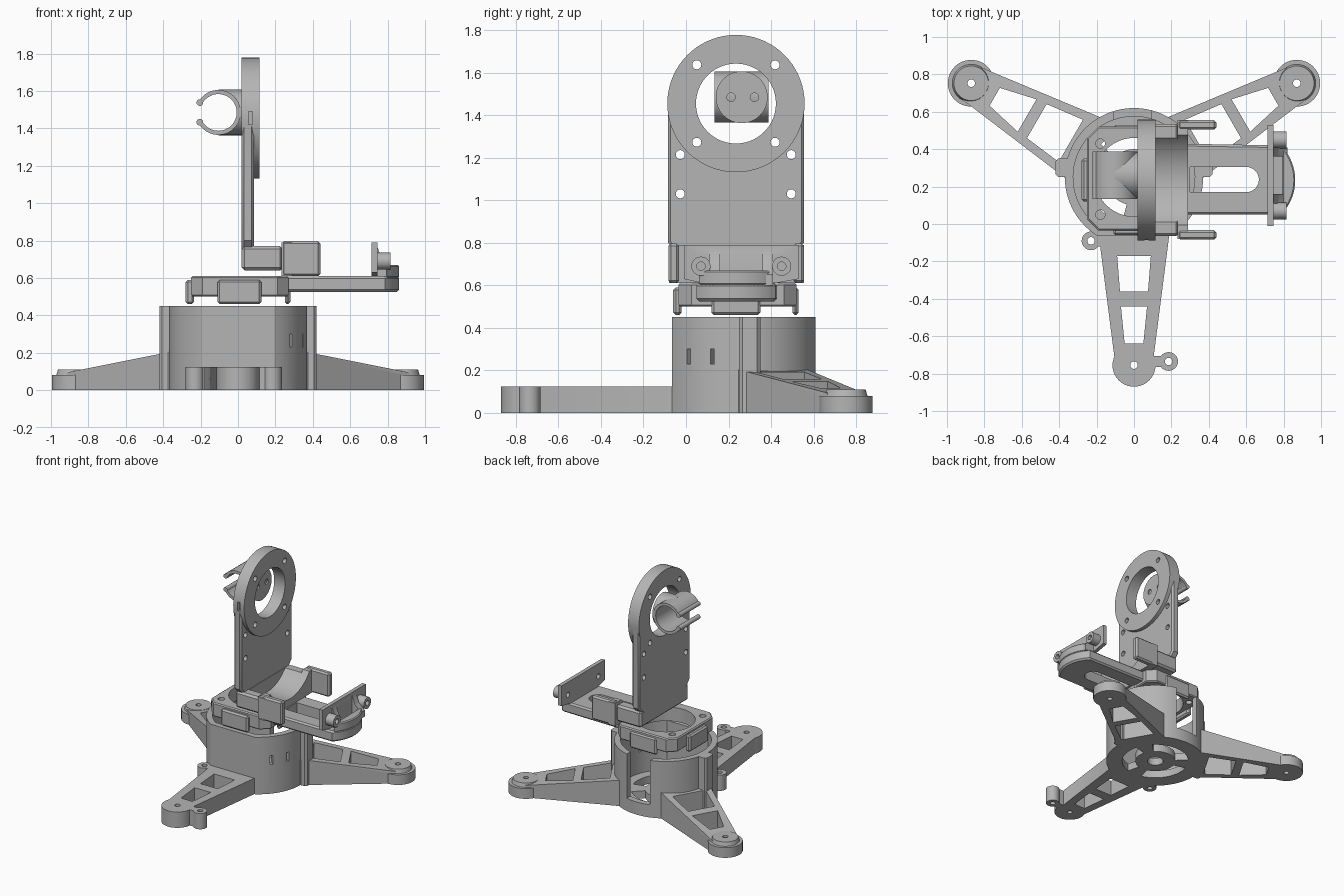
import bpy, bmesh, math
from math import cos, sin, radians, pi

if "Cube" in bpy.data.objects:
    bpy.data.objects.remove(bpy.data.objects["Cube"])

grey = bpy.data.materials.new("plain grey")
grey.diffuse_color = (0.46, 0.46, 0.46, 1)
grey.use_nodes = True
grey.node_tree.nodes["Principled BSDF"].inputs["Base Color"].default_value = grey.diffuse_color
CY = 0.25          # hub centre in y


def arc(cx, cy, r, a0=0, a1=360, n=48):
    full = abs(a1 - a0) >= 360
    k = n if full else n - 1
    return [(cx + r * cos(radians(a0 + (a1 - a0) * i / k)),
             cy + r * sin(radians(a0 + (a1 - a0) * i / k))) for i in range(n)]


def rect(a0, a1, b0, b1, c=0):
    if not c:
        return [(a0, b0), (a1, b0), (a1, b1), (a0, b1)]
    return [(a0 + c, b0), (a1 - c, b0), (a1, b0 + c), (a1, b1 - c),
            (a1 - c, b1), (a0 + c, b1), (a0, b1 - c), (a0, b0 + c)]


def prism(name, pts, d0, d1, axis='z', bevel=0, top=None):
    """Extrude a flat outline along an axis; top(u, v) may give a sloping upper side."""
    put = {'z': lambda u, v, d: (u, v, d), 'x': lambda u, v, d: (d, u, v),
           'y': lambda u, v, d: (u, d, v)}[axis]
    bm = bmesh.new()
    lo = [bm.verts.new(put(u, v, d0)) for u, v in pts]
    hi = [bm.verts.new(put(u, v, top(u, v) if top else d1)) for u, v in pts]
    bm.faces.new(lo)
    bm.faces.new(hi)
    for i in range(len(pts)):
        j = (i + 1) % len(pts)
        bm.faces.new((lo[i], lo[j], hi[j], hi[i]))
    bmesh.ops.recalc_face_normals(bm, faces=bm.faces)
    me = bpy.data.meshes.new(name)
    bm.to_mesh(me)
    bm.free()
    ob = bpy.data.objects.new(name, me)
    bpy.context.collection.objects.link(ob)
    me.materials.append(grey)
    if bevel:
        m = ob.modifiers.new("bevel", 'BEVEL')
        m.width, m.segments, m.limit_method, m.angle_limit = bevel, 1, 'ANGLE', radians(60)
        apply(ob, m)
    return ob


def apply(ob, m):
    with bpy.context.temp_override(object=ob, active_object=ob, selected_objects=[ob]):
        bpy.ops.object.modifier_apply(modifier=m.name)


def boolean(ob, others, op='DIFFERENCE'):
    for c in others:
        m = ob.modifiers.new("bool", 'BOOLEAN')
        m.operation, m.object, m.solver = op, c, 'EXACT'
        apply(ob, m)
        bpy.data.objects.remove(c)
    return ob


def holes(ob, spots, r, d0, d1, axis='z'):
    return boolean(ob, [prism("cutter", arc(u, v, r, n=20), d0, d1, axis) for u, v in spots])


# Hub: hollow drum with flat front, open back and spoked floor
hub = prism("hub", arc(0, CY, 0.37, -58.4, 238.4, 72), 0, 0.45)
sideposts = [prism("post", rect(*sorted((s * 0.30, s * 0.42)), 0.25, 0.35, 0.015), 0.0, 0.45)
             for s in (-1, 1)]
boolean(hub, sideposts, 'UNION')
cuts = [prism("cutter", arc(0, CY, 0.325, -56.5, 236.5, 72), 0.06, 0.6),
        prism("cutter", rect(-0.11, 0.09, 0.5, 0.8), 0.1, 0.6)]
for a in (-90, 30, 150):
    cuts.append(prism("cutter", arc(0, CY, 0.25, a + 15, a + 105, 20)
                      + arc(0, CY, 0.15, a + 105, a + 15, 20), -0.1, 0.1))
for a in (-40, -20):
    c = prism("cutter", rect(0.30, 0.45, -0.01, 0.01), 0.2, 0.27)
    c.rotation_euler.z, c.location = radians(a), (0, CY, 0.03)
    cuts.append(c)
bpy.context.view_layer.update()
boolean(hub, cuts)
holes(hub, [(0, CY)], 0.06, -0.1, 0.2)

# Three legs with window cut-outs and round feet
for name, ang in (("front_leg", -90), ("right_leg", 30), ("left_leg", 150)):
    front = ang == -90
    inner = [(min(0.30 if front else 1, 0.35 * cos(radians(a))), 0.35 * sin(radians(a)))
             for a in (33, 16, 0, -16, -33)]
    slope = (lambda u, v: 0.125) if front else (lambda u, v: 0.2 - (u - 0.34) * 0.16)
    leg = prism(name, inner + [(1.0, -0.1), (1.0, 0.1)], 0, 0.125, top=slope)
    if front:
        windows = [((0.42, 0.09), (0.61, 0.075)), ((0.69, 0.07), (0.89, 0.05))]
    else:
        windows = [((0.39, 0.13), (0.60, 0.105)), ((0.66, 0.10), (0.86, 0.055))]
    boolean(leg, [prism("cutter", [(a, -p), (b, -q), (b, q), (a, p)], -0.1, 0.4)
                  for (a, p), (b, q) in windows])
    r = 0.115 if front else 0.125
    foot = prism("foot", arc(1.005, 0, r, n=40), 0, 0.125 if front else 0.11)
    if not front:
        for v in foot.data.vertices:      # tapered rim
            if v.co.z > 0.1:
                v.co.x, v.co.y = 1.005 + (v.co.x - 1.005) * 0.74, v.co.y * 0.74
        ring = prism("foot_rim", arc(1.005, 0, r, n=40), 0, 0.08)
        boolean(foot, [ring], 'UNION')
    boolean(leg, [foot], 'UNION')
    holes(leg, [(1.005, 0)], 0.02, -0.1, 0.3)
    leg.rotation_euler.z, leg.location.y = radians(ang), CY

# Small screw tabs beside the front leg
for name, x, y, x0, y0 in (("foot_tab", 0.185, -0.735, 0.06, -0.75),
                           ("hub_tab", -0.23, -0.09, -0.17, -0.07)):
    tab = prism(name, arc(x, y, 0.05, n=28), 0, 0.125)
    boolean(tab, [prism("neck", rect(min(x, x0), max(x, x0), y - 0.03, y + 0.03), 0, 0.125)], 'UNION')
    holes(tab, [(x, y)], 0.02, -0.1, 0.3)

# Turntable with round opening and edge clips
table = prism("turntable", rect(-0.25, 0.27, -0.035, 0.52, 0.06), 0.5, 0.61, bevel=0.008)
holes(table, [(-0.18, 0.43), (-0.18, 0.05)], 0.025, 0.4, 0.7)
boolean(table, [prism("cutter", arc(0, CY, 0.21), 0.4, 0.7)])
for name, box in (("front_clip", (-0.11, 0.125, -0.06, -0.02)), ("back_clip", (-0.11, 0.125, 0.50, 0.53)),
                  ("left_clip", (-0.28, -0.235, 0.12, 0.35)), ("right_clip", (0.25, 0.28, 0.12, 0.35))):
    prism(name, rect(*box), 0.46, 0.59, bevel=0.012)

# Slotted arm with round tip
arm = prism("arm", [(0.2, 0.43), (0.2, 0.05)] + arc(0.60, 0.235, 0.262, -45, 45, 20),
            0.525, 0.61, bevel=0.012)
boolean(arm, [prism("cutter", [(0.3, 0.305), (0.3, 0.17)] + arc(0.60, 0.2375, 0.0675, -90, 90, 16), 0.4, 0.8)])
prism("arm_tip", arc(0.60, 0.235, 0.262, -43, 43, 20), 0.60, 0.67, bevel=0.01)

# Upright end plate with two screw bosses
plate = prism("end_plate", [(-0.01, 0.79), (-0.01, 0.63), (0.08, 0.61), (0.42, 0.61),
                            (0.53, 0.63), (0.53, 0.79)], 0.715, 0.745, 'x')
boolean(plate, [prism("boss", arc(y, 0.69, 0.045, n=28), 0.73, 0.815, 'x') for y in (0.07, 0.45)]
        + [prism("gusset", [(0.73, 0.60), (0.82, 0.60), (0.82, 0.65), (0.77, 0.70), (0.74, 0.78)],
                 y, y + 0.05, 'y') for y in (0.11, 0.36)], 'UNION')
holes(plate, [(0.07, 0.69), (0.45, 0.69)], 0.02, 0.6, 0.9, 'x')

# Saddle bracket: trough, cross wall and two cheeks
saddle = prism("saddle_bracket", rect(0.02, 0.24, -0.065, 0.535), 0.64, 0.77, bevel=0.015)
boolean(saddle, [prism("wall", rect(0.232, 0.29, -0.08, 0.555), 0.61, 0.79)], 'UNION')
boolean(saddle, [prism("cutter", arc(0.235, 0.96, 0.295, n=64), 0.09, 0.5, 'x')])
for name, y in (("front_cheek", -0.083), ("back_cheek", 0.505)):
    prism(name, rect(0.235, 0.44, y, y + 0.05), 0.61, 0.797, bevel=0.012)

# Upright plate and ring
panel = prism("upright_plate", [(-0.085, 0.80), (-0.03, 0.74), (0.50, 0.74), (0.555, 0.80),
                                (0.555, 1.455), (-0.085, 1.455)], 0.02, 0.085, 'x', bevel=0.012)
boolean(panel, [prism("ring", arc(0.235, 1.455, 0.323, n=72), 0.02, 0.115, 'x')], 'UNION')
boolean(panel, [prism("cutter", arc(0.235, 1.455, 0.188, n=56), -0.1, 0.3, 'x')])
holes(panel, [(0.235 + a * 0.184, 1.455 + b * 0.182) for a in (-1, 1) for b in (-1, 1)]
      + [(y, z) for y in (-0.027, 0.495) for z in (1.03, 1.215)], 0.021, -0.1, 0.3, 'x')
boolean(panel, [prism("cutter", rect(0.057, 0.077, 1.42, 1.49), -0.2, -0.06, 'y')])

# Open C clip on a round stem
CX, CZ = -0.105, 1.485
clip = prism("tube_clip", arc(CX, CZ, 0.12, -152, 152, 56) + arc(CX, CZ, 0.098, 152, -152, 56),
             0.135, 0.388, 'y')
stem = prism("stem", arc(0.262, CZ, 0.122, n=48), CX, 0.025, 'x')
boolean(stem, [prism("cutter", arc(CX, CZ, 0.1), 0, 0.6, 'y')])
holes(stem, [(0.212, CZ), (0.322, CZ)], 0.02, -0.05, 0.1, 'x')
for name, s in (("upper_lip", 1), ("lower_lip", -1)):
    prism(name, arc(CX + 0.112 * cos(radians(152)), CZ + s * 0.112 * sin(radians(152)), 0.018, n=16),
          0.135, 0.388, 'y')

# Smooth the round surfaces, keep edges sharp
for ob in bpy.data.objects:
    ob.select_set(True)
    bpy.context.view_layer.objects.active = ob
bpy.ops.object.shade_smooth_by_angle(angle=radians(30))
